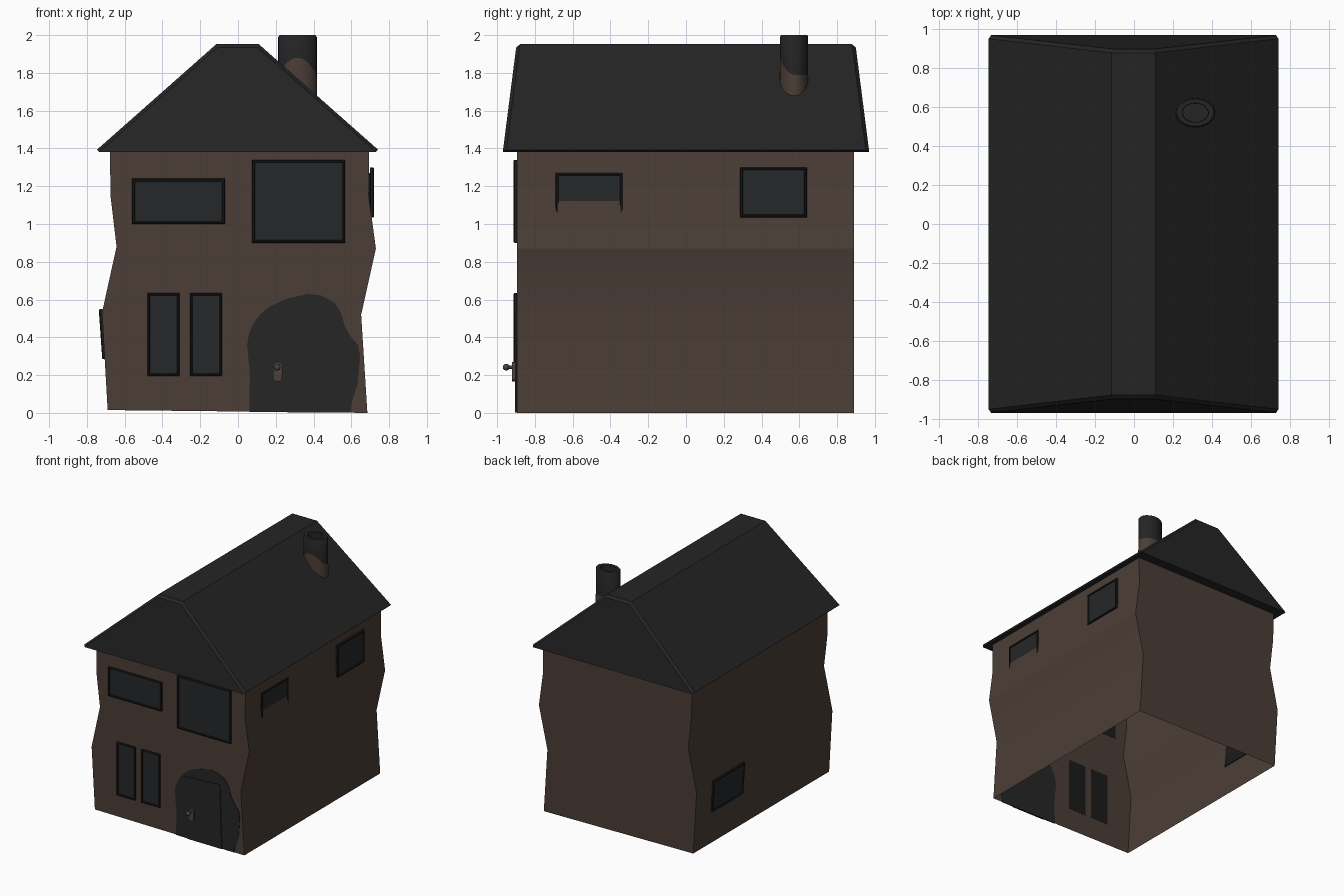
import bpy, bmesh, math
from mathutils import Matrix, Vector

if "Cube" in bpy.data.objects:
    bpy.data.objects.remove(bpy.data.objects["Cube"])


def mat(name, rgb):
    m = bpy.data.materials.new(name)
    m.diffuse_color = (*rgb, 1)
    m.use_nodes = True
    m.node_tree.nodes["Principled BSDF"].inputs["Base Color"].default_value = m.diffuse_color
    return m


WALL = mat("brown plaster", (0.072, 0.048, 0.038))
ROOF = mat("roof charcoal", (0.018, 0.018, 0.018))
FRAME = mat("frame black", (0.011, 0.011, 0.011))
PANE = mat("pane slate", (0.018, 0.020, 0.022))
DOOR = mat("door charcoal", (0.019, 0.019, 0.019))
HANDLE = mat("handle brown", (0.075, 0.055, 0.042))


def finish(name, bm, mats, smooth=None):
    me = bpy.data.meshes.new(name)
    bm.to_mesh(me)
    bm.free()
    ob = bpy.data.objects.new(name, me)
    bpy.context.collection.objects.link(ob)
    for m in mats:
        me.materials.append(m)
    if smooth:
        bpy.ops.object.select_all(action='DESELECT')
        bpy.context.view_layer.objects.active = ob
        ob.select_set(True)
        bpy.ops.object.shade_smooth_by_angle(angle=math.radians(smooth))
    return ob


def plate(name, outline, y0, y1, m):
    """Extrude an x-z outline from y0 (front) to y1 (back)."""
    bm = bmesh.new()
    f = bm.faces.new([bm.verts.new((x, y0, z)) for x, z in outline])
    r = bmesh.ops.extrude_face_region(bm, geom=[f])
    bmesh.ops.translate(bm, vec=(0, y1 - y0, 0),
                        verts=[v for v in r['geom'] if isinstance(v, bmesh.types.BMVert)])
    if f.is_valid is False or len(bm.faces) < len(outline) + 2:
        bm.faces.new([v for v in bm.verts if abs(v.co.y - y0) < 1e-6][:len(outline)])
    bmesh.ops.recalc_face_normals(bm, faces=bm.faces)
    return finish(name, bm, [m])


def window(name, w, h, depth, place):
    """Framed window; local front is -y, bevelled rim and recessed pane."""
    bm = bmesh.new()
    bmesh.ops.create_cube(bm, size=1, matrix=Matrix.Translation((0, -depth / 2, 0))
                          @ Matrix.Diagonal((w, depth, h, 1)))
    bm.normal_update()
    front = min(bm.faces, key=lambda f: f.calc_center_median().y)
    bmesh.ops.inset_individual(bm, faces=[front], thickness=0.007, depth=0.004)
    bmesh.ops.inset_individual(bm, faces=[front], thickness=0.009, depth=0)
    bmesh.ops.inset_individual(bm, faces=[front], thickness=0.004, depth=-0.008)
    front.material_index = 1
    bmesh.ops.transform(bm, matrix=place, verts=bm.verts)
    return finish(name, bm, [FRAME, PANE])


# Crooked walls, open underneath
left = [(-0.69, 0.015), (-0.72, 0.53), (-0.643, 0.88), (-0.675, 1.15), (-0.678, 1.40)]
right = [(0.685, 0.0), (0.652, 0.52), (0.73, 0.87), (0.692, 1.15), (0.695, 1.40)]
bm = bmesh.new()
rows = []
for (lx, lz), (rx, rz) in zip(left, right):
    rows.append([bm.verts.new(c) for c in ((lx, -0.895, lz), (rx, -0.895, rz),
                                           (rx, 0.89, rz), (lx, 0.89, lz))])
for a, b in zip(rows, rows[1:]):
    for i in range(4):
        j = (i + 1) % 4
        bm.faces.new((a[i], a[j], b[j], b[i]))
finish("house_walls", bm, [WALL], 20)

# Roof with flat ridge and gables leaning inward
prof = [(-0.735, 1.382), (-0.747, 1.393), (-0.115, 1.952),
        (0.11, 1.952), (0.742, 1.393), (0.73, 1.382)]
bm = bmesh.new()
ends = []
for s in (-1, 1):
    ends.append([bm.verts.new((x, s * (0.97 - max(0, z - 1.39) * 0.13), z)) for x, z in prof])
for i in range(6):
    j = (i + 1) % 6
    bm.faces.new((ends[0][i], ends[0][j], ends[1][j], ends[1][i]))
for e in ends:
    bm.faces.new(e)
bmesh.ops.recalc_face_normals(bm, faces=bm.faces)
rim = [e for e in bm.edges if max(v.co.z for v in e.verts) > 1.9
       and e.verts[0].co.y * e.verts[1].co.y > 0]
bmesh.ops.bevel(bm, geom=rim, offset=0.018, segments=1, affect='EDGES', profile=0.5)
finish("roof", bm, [ROOF])

# Oval chimney: brown foot with wavy edge, dark top with a recess
N = 32
bm = bmesh.new()
rings = []
for k in range(6):
    ring = []
    for i in range(N):
        a = 2 * math.pi * i / N
        z = (1.62, 1.79 + 0.09 * max(0, -math.sin(a)) ** 2, 1.99, 2.0, 2.0, 1.95)[k]
        s = (1.03, 1.0, 1.0, 0.93, 0.66, 0.64)[k]
        ring.append(bm.verts.new((0.315 + 0.102 * s * math.cos(a),
                                  0.572 + 0.075 * s * math.sin(a), z)))
    rings.append(ring)
for k in range(5):
    for i in range(N):
        j = (i + 1) % N
        f = bm.faces.new((rings[k][i], rings[k][j], rings[k + 1][j], rings[k + 1][i]))
        f.material_index = 0 if k == 0 else 1
bm.faces.new(rings[-1]).material_index = 1
finish("chimney", bm, [WALL, ROOF], 35)

# Front windows: x range, z range
for n, (x0, x1, z0, z1) in enumerate([(-0.56, -0.07, 1.0, 1.24), (0.075, 0.567, 0.90, 1.34),
                                      (-0.48, -0.31, 0.195, 0.635),
                                      (-0.255, -0.085, 0.195, 0.635)]):
    window(f"front_window_{n + 1}", x1 - x0, z1 - z0, 0.014,
           Matrix.Translation(((x0 + x1) / 2, -0.894, (z0 + z1) / 2)))

# Side windows: wall x, y range, z range, facing, outward tilt
for name, x, y0, y1, z0, z1, face, tilt in [
        ("right_front_window", 0.684, -0.69, -0.335, 1.01, 1.27, 90, 0),
        ("right_back_window", 0.700, 0.287, 0.64, 1.035, 1.30, 90, 0),
        ("left_window", -0.708, 0.27, 0.68, 0.285, 0.55, -90, 4)]:
    window(name, y1 - y0, z1 - z0, 0.016,
           Matrix.Translation((x, (y0 + y1) / 2, (z0 + z1) / 2))
           @ Matrix.Rotation(math.radians(face), 4, 'Z')
           @ Matrix.Rotation(math.radians(tilt), 4, 'X'))

# Dark irregular arch around the door, and the door itself
arch = [(0.06, 0.005), (0.063, 0.2), (0.048, 0.36), (0.058, 0.42), (0.08, 0.47), (0.115, 0.52),
        (0.17, 0.565), (0.26, 0.605), (0.37, 0.63), (0.44, 0.622), (0.51, 0.585),
        (0.545, 0.53), (0.565, 0.46), (0.60, 0.40), (0.635, 0.36), (0.646, 0.30),
        (0.633, 0.15), (0.603, 0.06), (0.595, 0.001)]
plate("door_arch", arch, -0.899, -0.892, DOOR)
plate("door", [(0.165, 0.004), (0.15, 0.515), (0.465, 0.532), (0.483, 0.002)],
      -0.905, -0.898, DOOR)

# Handle plate with knob on a short stem
hp = [(0.21 + 0.025 * math.cos(a), (0.245 if math.sin(a) >= 0 else 0.19) + 0.025 * math.sin(a))
      for a in [math.pi * i / 8 + 0.1 for i in range(16)]]
plate("handle_plate", hp, -0.921, -0.904, HANDLE)
bm = bmesh.new()
bmesh.ops.create_cone(bm, cap_ends=True, segments=12, radius1=0.009, radius2=0.009, depth=0.04,
                      matrix=Matrix.Translation((0.207, -0.935, 0.242))
                      @ Matrix.Rotation(math.pi / 2, 4, 'X'))
bmesh.ops.create_uvsphere(bm, u_segments=16, v_segments=10, radius=0.018,
                          matrix=Matrix.Translation((0.207, -0.952, 0.242)))
finish("door_knob", bm, [HANDLE], 40)
